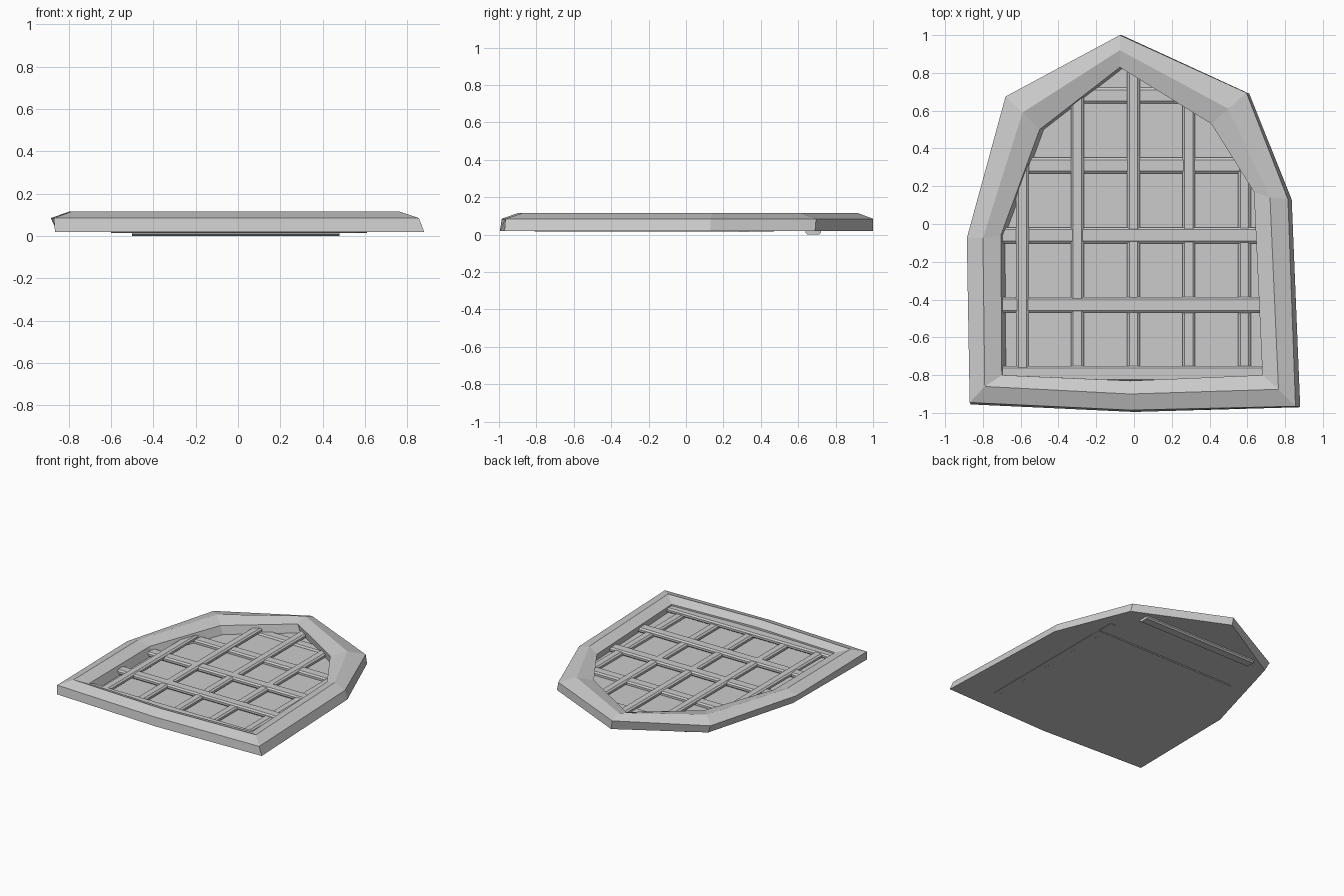
import bpy
from mathutils import Vector

if "Cube" in bpy.data.objects:
    bpy.data.objects.remove(bpy.data.objects["Cube"])


def mesh_object(name, verts, faces):
    me = bpy.data.meshes.new(name)
    me.from_pydata(verts, [], faces)
    me.update()
    ob = bpy.data.objects.new(name, me)
    bpy.context.collection.objects.link(ob)
    return ob


def loft(name, rings):
    """Closed solid through stacked rings of equal point count, capped at both ends."""
    n = len(rings[0])
    verts = [p for r in rings for p in r]
    faces = [[k * n + i, k * n + (i + 1) % n, (k + 1) * n + (i + 1) % n, (k + 1) * n + i]
             for k in range(len(rings) - 1) for i in range(n)]
    faces.append(list(range(n))[::-1])
    faces.append(list(range((len(rings) - 1) * n, len(rings) * n)))
    return mesh_object(name, verts, faces)


# Window frame: hand-cut eight-sided outlines, counter-clockwise from the apex
base = [(-.065, 1), (-.65, .66), (-.855, -.075), (-.865, -.955), (0, -.995), (.88, -.97), (.835, .13), (.61, .69)]
lip = [(-.075, 1), (-.68, .675), (-.885, -.075), (-.87, -.945), (-.02, -.985), (.855, -.965), (.815, .13), (.595, .695)]
ridge = [(-.075, .92), (-.59, .59), (-.80, -.075), (-.79, -.86), (-.02, -.90), (.765, -.875), (.72, .14), (.50, .61)]
inner = [(-.075, .83), (-.50, .50), (-.705, -.06), (-.70, -.80), (-.02, -.83), (.68, -.80), (.635, .17), (.41, .53)]


def ring(pts, z, dx=0):
    return [(x + dx, y, z) for x, y in pts]


# The last ring closes as the glass pane
loft("frame_and_pane", [ring(base, .02), ring(lip, .085), ring(ridge, .115),
                        ring(inner, .088), ring(inner, .025, .022)])


def bar(name, a, b, half_w, half_h):
    """Lattice bar with chamfered edges, running from a to b."""
    a, b = Vector(a), Vector(b)
    side = (b - a).cross(Vector((0, 0, 1))).normalized()
    up = Vector((0, 0, 1))
    c, d = .012, .010
    sec = [(-half_w, -half_h + d), (-half_w + c, -half_h), (half_w - c, -half_h), (half_w, -half_h + d),
           (half_w, half_h - d), (half_w - c, half_h), (-half_w + c, half_h), (-half_w, half_h - d)]
    return loft(name, [[p + side * s + up * t for s, t in sec] for p in (a, b)])


# Upright bars: x, height, top end
for i, (x, z, top) in enumerate([(-.59, .055, .36), (-.30, .047, .70), (-.003, .041, .85),
                                 (.29, .039, .65), (.585, .036, .47)]):
    bar(f"upright_bar_{i + 1}", (x, -.81, z), (x, top, z), .034, .018)

# Cross bars: y, height, left end, right end; each one lower than the one in front
for i, (y, z, x0, x1) in enumerate([(-.793, .058, -.705, .69), (-.428, .049, -.71, .68), (-.06, .043, -.71, .67),
                                    (.31, .033, -.60, .61), (.68, .018, -.50, .48)]):
    bar(f"cross_bar_{i + 1}", (x0, y, z), (x1, y, z), .042, .018)
